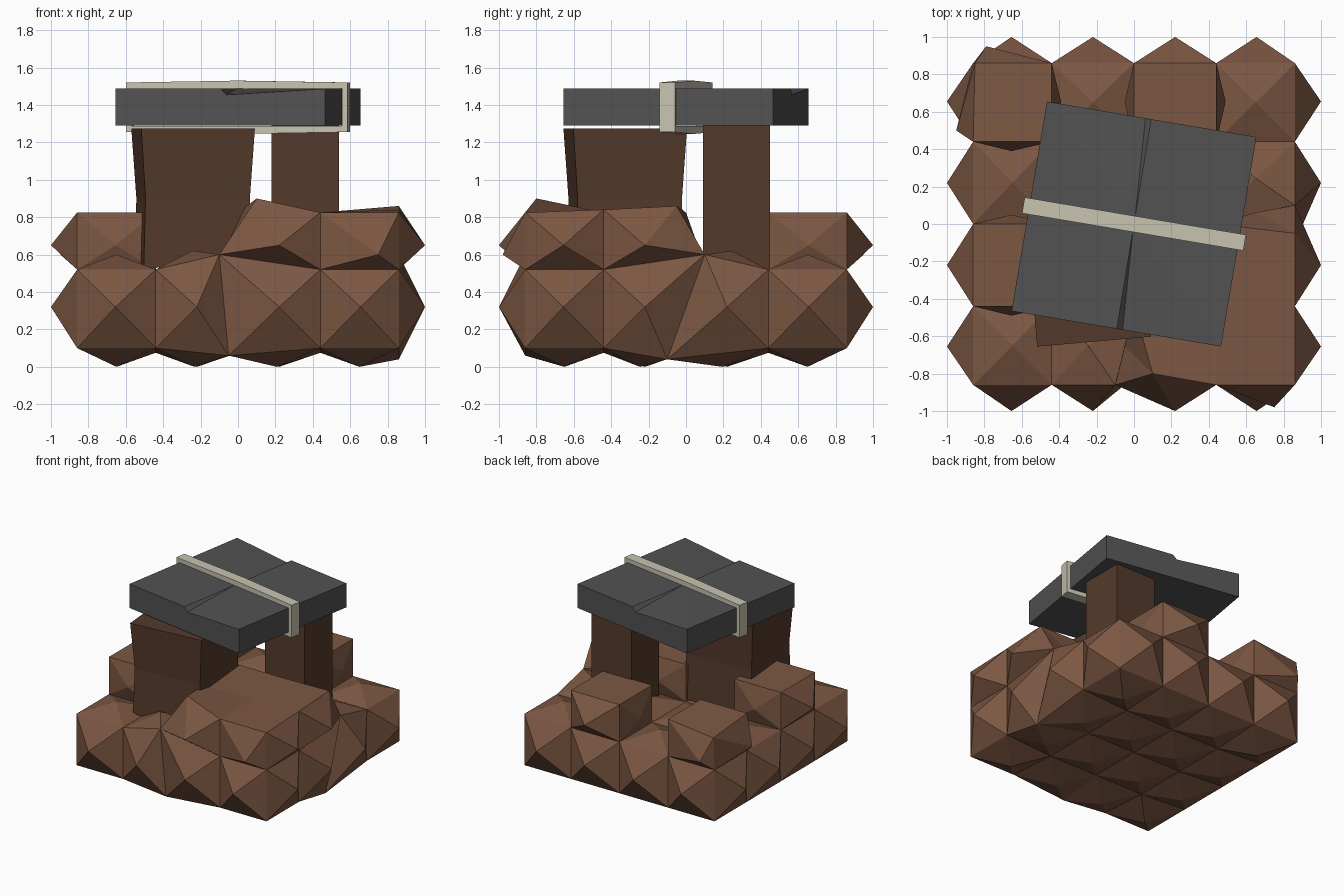
import bpy, math
from mathutils import Vector

if "Cube" in bpy.data.objects:
    bpy.data.objects.remove(bpy.data.objects["Cube"])


def material(name, rgb):
    m = bpy.data.materials.new(name)
    m.diffuse_color = (*rgb, 1)
    m.use_nodes = True
    m.node_tree.nodes["Principled BSDF"].inputs["Base Color"].default_value = m.diffuse_color
    return m


def make(name, verts, faces, mat, rot=0, loc=(0, 0, 0)):
    me = bpy.data.meshes.new(name)
    me.from_pydata([tuple(v) for v in verts], [], faces)
    me.materials.append(mat)
    ob = bpy.data.objects.new(name, me)
    bpy.context.collection.objects.link(ob)
    ob.rotation_euler.z = math.radians(rot)
    ob.location = loc
    return ob


earth = material("earth", (0.20, 0.095, 0.055))
post = material("post_brown", (0.09, 0.042, 0.024))
slate = material("slate", (0.085, 0.085, 0.085))
cream = material("cream", (0.58, 0.55, 0.44))

# Rocky base: block lattice whose exposed faces are raised into pyramids
upper = {(2, 0), (3, 0), (2, 1), (3, 1), (0, 1), (0, 3), (2, 3)}
solid = {(i, j, 0) for i in range(4) for j in range(4)} | {(i, j, 1) for i, j in upper}
grid = [-0.86, -0.44, 0.0, 0.44, 0.86]
moved = {(2, 0, 1): (-0.10, -0.86, 0.60), (2, 0, 2): (0.10, -0.80, 0.90),
         (4, 2, 1): (0.86, 0.10, 0.60), (2, 0, 0): (-0.05, -0.86, 0.06),
         (4, 2, 0): (0.86, -0.10, 0.04), (4, 2, 2): (0.86, -0.05, 0.86),
         (4, 1, 2): (0.86, -0.44, 0.84), (0, 4, 2): (-0.85, 0.86, 0.78)}
# off-centre pyramid tips on the two corner blocks: cell, axis, side -> tip
tips = {(3, 0, 1, 1, -1): (0.75, -0.98, 0.60), (0, 3, 1, 1, 1): (-0.79, 0.95, 0.60),
        (0, 3, 1, 0, -1): (-0.95, 0.50, 0.60)}


def lattice(k):
    i, j, l = k
    if k in moved:
        return Vector(moved[k])
    inner = 0 < i < 4 and 0 < j < 4
    z = (0.075 if inner else 0.10, 0.52, 0.825)[l]
    return Vector((grid[i], grid[j], z))


verts, faces, index = [], [], {}


def corner(k):
    if k not in index:
        index[k] = len(verts)
        verts.append(lattice(k))
    return index[k]


for cell in sorted(solid):
    for axis in range(3):
        for side in (-1, 1):
            n = list(cell)
            n[axis] += side
            if tuple(n) in solid:
                continue
            u, v = (axis + 1) % 3, (axis + 2) % 3
            quad = []
            for a, b in ((0, 0), (1, 0), (1, 1), (0, 1)):
                k = list(cell)
                k[axis] += side > 0
                k[u] += a
                k[v] += b
                quad.append(corner(tuple(k)))
            if side < 0:
                quad.reverse()
            # upper tops stay flat
            if axis == 2 and side > 0 and cell[2] == 1:
                faces.append(tuple(quad))
                continue
            mid = sum((verts[q] for q in quad), Vector()) / 4
            if axis == 2:
                mid.z = mid.z + 0.08 if side > 0 else 0.0
            else:
                outside = not 0 <= n[axis] <= 3
                mid[axis] = side if outside else mid[axis] + side * 0.05
                mid[1 - axis] = (-0.655, -0.22, 0.22, 0.655)[cell[1 - axis]]
                mid.z = (0.32, 0.65)[cell[2]]
            mid = Vector(tips.get((*cell, axis, side), mid))
            verts.append(mid)
            c = len(verts) - 1
            faces += [(quad[q], quad[(q + 1) % 4], c) for q in range(4)]
make("rocky_base", verts, faces, earth)


# Square posts lofted through (half width, height) levels
def pillar(name, levels, rot, loc):
    vs = [(h * a, h * b, z) for h, z in levels for a, b in ((-1, -1), (1, -1), (1, 1), (-1, 1))]
    fs = [(3, 2, 1, 0), tuple(range(len(vs) - 4, len(vs)))]
    for r in range(0, len(vs) - 4, 4):
        fs += [(r + q, r + (q + 1) % 4, r + 4 + (q + 1) % 4, r + 4 + q) for q in range(4)]
    make(name, vs, fs, post, rot, loc)


pillar("wide_pillar", [(0.29, 0.53), (0.28, 0.9), (0.305, 1.275)], 5, (-0.24, -0.325, 0))
pillar("narrow_pillar", [(0.18, 0.5), (0.18, 1.29)], 0, (0.36, 0.27, 0))

# Slab: two halves turned 180 degrees, each with a one-sided crack sloping up to the corner
s, b, t = 0.568, 1.29, 1.487
TURN = -9.6
half = [(-s, -s, b), (s, -s, b), (s, -s, t), (0.034, -s, t - 0.033), (0.003, -s, t),
        (-s, -s, t), (-s, 0, b), (s, 0, b), (s, 0, t), (0, -0.03, t), (-s, 0, t), (0, 0, t)]
part = [(0, 1, 2, 3, 4, 5), (2, 9, 3), (3, 9, 4), (2, 8, 11, 9), (4, 9, 11, 10, 5),
        (0, 6, 7, 1), (1, 7, 8, 2), (0, 5, 10, 6)]
vs = [(d * x, d * y, z) for d in (1, -1) for x, y, z in half]
fs = [tuple(o + i for i in f) for o in (0, 12) for f in part]
make("top_slab", vs, fs, slate, TURN)

# Strap: closed band around the slab, slightly bowed
outer = [(-0.6, 1.255), (0, 1.245), (0.6, 1.255), (0.6, 1.52), (0, 1.53), (-0.6, 1.52)]
inner = [(-0.57, 1.288), (0, 1.288), (0.57, 1.288), (0.57, 1.488), (0, 1.488), (-0.57, 1.488)]
vs = [(x, y, z) for y in (-0.043, 0.043) for loop in (outer, inner) for x, z in loop]
fs = []
for i in range(6):
    j = (i + 1) % 6
    fs += [(i, j, j + 6, i + 6), (i + 18, j + 18, j + 12, i + 12),
           (i + 12, j + 12, j, i), (i + 6, j + 6, j + 18, i + 18)]
make("strap", vs, fs, cream, TURN)
